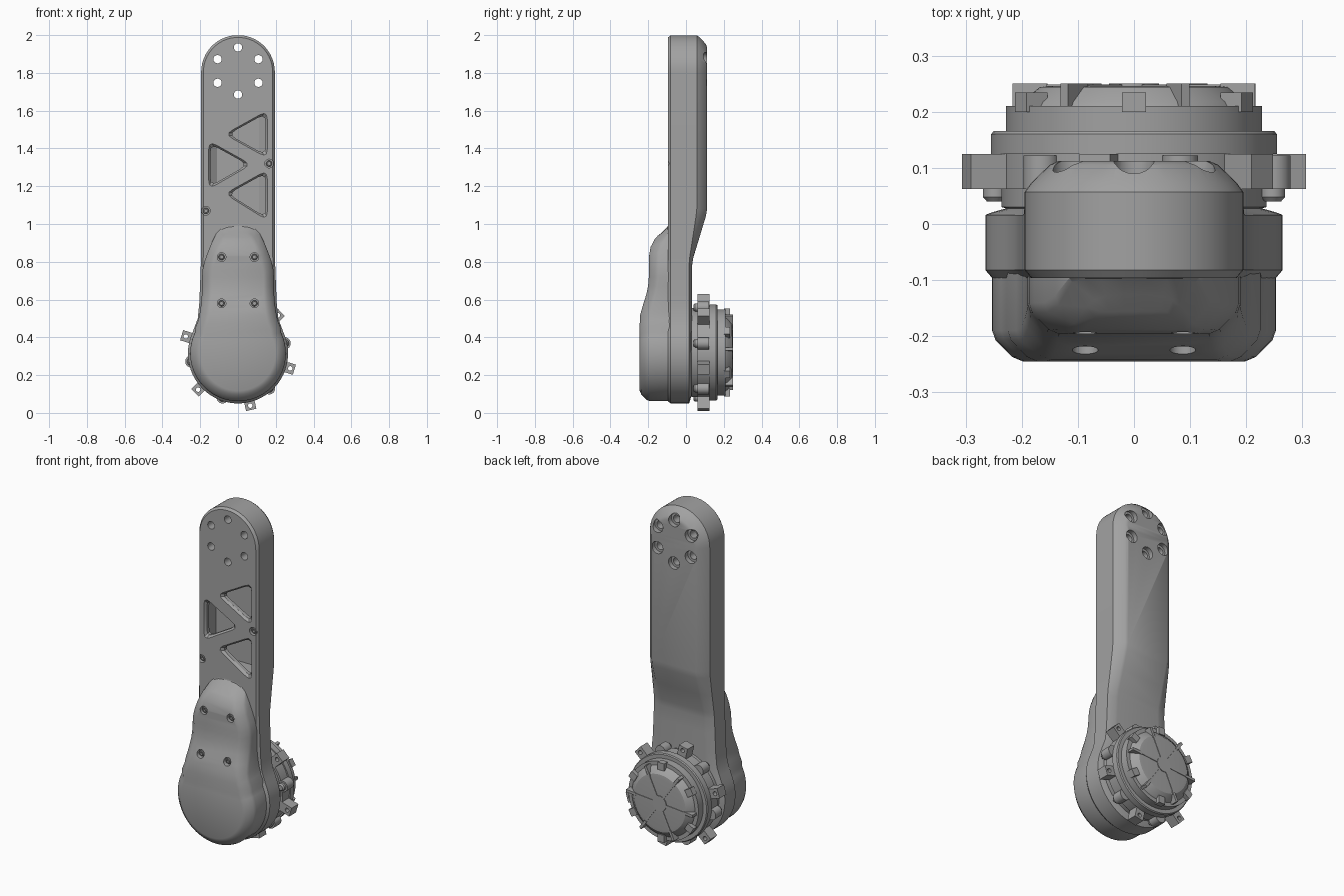
import bpy, bmesh
from math import sin, cos, radians, pi, hypot
from mathutils import Vector

cube = bpy.data.objects.get("Cube")
if cube:
    bpy.data.objects.remove(cube)

GREY = (0.36, 0.36, 0.36, 1)
grey = bpy.data.materials.new("machined grey")
grey.use_nodes = True
grey.diffuse_color = GREY
grey.node_tree.nodes["Principled BSDF"].inputs["Base Color"].default_value = GREY

HUB_Z = 0.32     # height of the motor axis
TIP_Z = 1.805    # centre of the rounded arm tip


# ---------- helpers ----------
def loft(name, rings):
    """Skin equal, even-sized rings; both ends are closed with quad strips."""
    bm = bmesh.new()
    loops = [[bm.verts.new(p) for p in ring] for ring in rings]
    n = len(loops[0])
    for a, b in zip(loops, loops[1:]):
        for i in range(n):
            j = (i + 1) % n
            bm.faces.new((a[i], a[j], b[j], b[i]))
    for end in (loops[0], loops[-1]):
        for i in range(n // 2 - 1):
            bm.faces.new((end[i], end[i + 1], end[n - 2 - i], end[n - 1 - i]))
    bmesh.ops.recalc_face_normals(bm, faces=bm.faces)
    mesh = bpy.data.meshes.new(name)
    bm.to_mesh(mesh)
    bm.free()
    mesh.materials.append(grey)
    obj = bpy.data.objects.new(name, mesh)
    bpy.context.collection.objects.link(obj)
    return obj


def lathe(name, x, z, profile, sides=24):
    """Turn (radius, y) pairs about an axis along y through x, z."""
    turn = [2 * pi * (i + 0.5) / sides for i in range(sides)]
    return loft(name, [[(x + r * cos(a), y, z + r * sin(a)) for a in turn] for r, y in profile])


def cut(target, *cutters):
    """Subtract the cutters and remove them."""
    bpy.context.view_layer.objects.active = target
    for cutter in cutters:
        cutter.hide_render = True
        mod = target.modifiers.new("cut", "BOOLEAN")
        mod.operation, mod.solver, mod.object = "DIFFERENCE", "EXACT", cutter
        bpy.ops.object.modifier_apply(modifier=mod.name)
        bpy.data.objects.remove(cutter)


def ramp(stops, z):
    """Piecewise linear value at height z."""
    for (z0, v0), (z1, v1) in zip(stops, stops[1:]):
        if z <= z1:
            return v0 + (v1 - v0) * max(0, z - z0) / (z1 - z0)
    return stops[-1][1]


def arc(cz, r, start, end, steps):
    angles = [radians(start + (end - start) * i / steps) for i in range(steps + 1)]
    return [(r * cos(a), cz + r * sin(a)) for a in angles]


def layer(half, inset, depth):
    """Inset a right-hand outline, mirror it, and set y from the height."""
    first, last = half[0], half[-1]
    path = [(-first[0], first[1])] + half + [(-last[0], last[1])]
    right = []
    for (x0, z0), (x, z), (x1, z1) in zip(path, path[1:], path[2:]):
        tx, tz = x1 - x0, z1 - z0
        d = hypot(tx, tz)
        px, pz = x + inset * tz / d, z - inset * tx / d
        right.append((px, depth(pz), pz))
    return right + [(-x, y, z) for x, y, z in reversed(right)]


def polar(r, degrees):
    a = radians(degrees)
    return r * cos(a), HUB_Z + r * sin(a)


def radial_block(name, degrees, r0, r1, width, y0, y1):
    """Box pointing outwards from the motor axis."""
    a = radians(degrees)
    out, side = Vector((cos(a), 0, sin(a))), Vector((-sin(a), 0, cos(a))) * width / 2
    rings = []
    for y in (y0, y1):
        base = Vector((0, y, HUB_Z))
        rings.append([base + out * r + side * s for r, s in ((r0, -1), (r1, -1), (r1, 1), (r0, 1))])
    return loft(name, rings)


def triangle(corners, inset, y):
    """Rounded triangle ring at depth y."""
    mid = sum((Vector(c) for c in corners), Vector((0, 0))) / 3
    ring = []
    for k, corner in enumerate(corners):
        c = Vector(corner)
        c += (mid - c).normalized() * inset * 2
        prev, nxt = (Vector(corners[k - 1]), Vector(corners[(k + 1) % 3]))
        p = c + (prev - Vector(corner)).normalized() * 0.045
        q = c + (nxt - Vector(corner)).normalized() * 0.045
        for i in range(4):
            t = i / 3
            v = p * (1 - t) ** 2 + c * 2 * t * (1 - t) + q * t * t
            ring.append((v.x, y, v.y))
    return ring


# ---------- arm body ----------
arm_half = (arc(TIP_Z, 0.195, 85, 0, 12)
            + [(0.195, 1.08), (0.195, 1.04), (0.195, 0.93), (0.196, 0.82), (0.197, 0.78),
               (0.2, 0.7), (0.205, 0.58), (0.213, 0.5), (0.23, 0.455)]
            + arc(0.315, 0.265, 24, -87, 18))
BACK = [(0.79, 0.032), (0.83, 0.04), (1.02, 0.1), (1.07, 0.112)]
BEVEL = [(0.8, 0.016), (1.06, 0.055)]
back = lambda z: ramp(BACK, z)
arm = loft("arm_body", [
    layer(arm_half, 0.012, lambda z: -0.096),
    layer(arm_half, 0, lambda z: -0.082),
    layer(arm_half, 0, lambda z: back(z) - ramp(BEVEL, z)),
    layer(arm_half, 0.012, lambda z: back(z) - ramp(BEVEL, z) * 0.7),
    layer(arm_half, 0.045, lambda z: back(z) - ramp(BEVEL, z) * 0.12),
    layer(arm_half, 0.06, back)])

# hollow inside, reached through three triangular windows
cavity = loft("cavity", [
    [(w * sx, y, z) for sx, z in ((-1, 1.02), (1, 1.02), (1, 1.61), (-1, 1.61))]
    for w, y in ((0.172, -0.06), (0.172, 0.04), (0.11, 0.082))])
windows = [
    loft("window", [triangle(t, i, y) for i, y in ((0, -0.11), (0, -0.096), (0.009, -0.082), (0.009, 0))])
    for t in (((-0.07, 1.475), (0.155, 1.6), (0.155, 1.35)),
              ((-0.155, 1.44), (-0.155, 1.185), (0.07, 1.315)),
              ((-0.07, 1.16), (0.155, 1.285), (0.155, 1.02)))]
cut(arm, cavity, *windows)

# ring of six mounting holes, counterbored from the back
for k in range(6):
    a = radians(90 + 60 * k)
    x, z = 0.125 * cos(a), 1.81 + 0.125 * sin(a)
    cut(arm, lathe("bore", x, z, [(0.022, -0.2), (0.022, 0.085), (0.036, 0.085), (0.036, 0.2)]))


def screw(target, x, z, face):
    """Recessed screw with a socket in its head."""
    cut(target, lathe("recess", x, z, [(0.023, face - 0.08), (0.023, face + 0.022)]))
    lathe("recessed_screw", x, z, [(0.016, face + 0.03), (0.016, face + 0.01), (0.013, face + 0.007),
                                   (0.008, face + 0.007), (0.008, face + 0.018)], 16)


for x, z in ((0.165, 1.32), (-0.17, 1.07)):
    screw(arm, x, z, -0.096)

# ---------- front cover ----------
cover_half = ([(0.02, 0.993), (0.06, 0.988), (0.09, 0.975), (0.115, 0.95), (0.14, 0.9),
               (0.16, 0.85), (0.178, 0.8), (0.187, 0.76), (0.19, 0.72), (0.19, 0.67),
               (0.191, 0.63), (0.195, 0.58), (0.202, 0.53), (0.21, 0.49), (0.225, 0.455)]
              + arc(0.315, 0.253, 26, -87, 20))
FRONT = [(0.5, -0.245), (0.53, -0.241), (0.62, -0.212), (0.66, -0.202), (0.71, -0.197),
         (0.85, -0.195), (0.9, -0.182), (0.99, -0.105)]
front = lambda z: ramp(FRONT, z)
cover = loft("front_cover", [
    layer(cover_half, 0, lambda z: -0.085),
    layer(cover_half, 0, lambda z: min(-0.096, front(z) + 0.055)),
    layer(cover_half, 0.006, lambda z: min(-0.097, front(z) + 0.038)),
    layer(cover_half, 0.036, lambda z: min(-0.098, front(z) + 0.008)),
    layer(cover_half, 0.055, front)])
for x in (-0.087, 0.087):
    for z in (0.825, 0.58):
        screw(cover, x, z, front(z))

# ---------- motor ----------
lathe("motor_housing", 0, HUB_Z, [
    (0.2, 0.02), (0.236, 0.03), (0.236, 0.062), (0.248, 0.062), (0.248, 0.125), (0.255, 0.125),
    (0.255, 0.16), (0.25, 0.166), (0.228, 0.166), (0.228, 0.21), (0.205, 0.21),
    (0.2, 0.218), (0.168, 0.244), (0.15, 0.246)], 64)
lathe("motor_cap_hub", 0, HUB_Z, [(0.045, 0.24), (0.045, 0.25)], 32)

for k in range(6):
    turn = 60 * k
    # mounting tab with a hole
    tab = radial_block("mounting_tab", turn - 17, 0.22, 0.312, 0.056, 0.062, 0.125)
    hx, hz = polar(0.289, turn - 17)
    cut(tab, lathe("tab_hole", hx, hz, [(0.012, 0), (0.012, 0.2)], 16))
    # bolt lug with its bolt head
    bx, bz = polar(0.252, turn + 11)
    lathe("bolt_lug", bx, bz, [(0.032, 0.062), (0.032, 0.122)], 20)
    lathe("bolt_head", bx, bz, [(0.015, 0.04), (0.022, 0.048), (0.022, 0.064)], 16)
    # cap fin, spoke and clip
    radial_block("cap_fin", turn + 5, 0.155, 0.217, 0.016, 0.2, 0.25)
    radial_block("cap_spoke", turn + 5, 0.04, 0.16, 0.01, 0.24, 0.249)
    radial_block("cap_clip", turn + 30, 0.19, 0.233, 0.042, 0.2, 0.234)

# ---------- shading ----------
bpy.ops.object.select_all(action="DESELECT")
for obj in bpy.context.scene.objects:
    if obj.type == "MESH":
        obj.select_set(True)
bpy.context.view_layer.objects.active = arm
bpy.ops.object.shade_smooth_by_angle(angle=radians(28))
